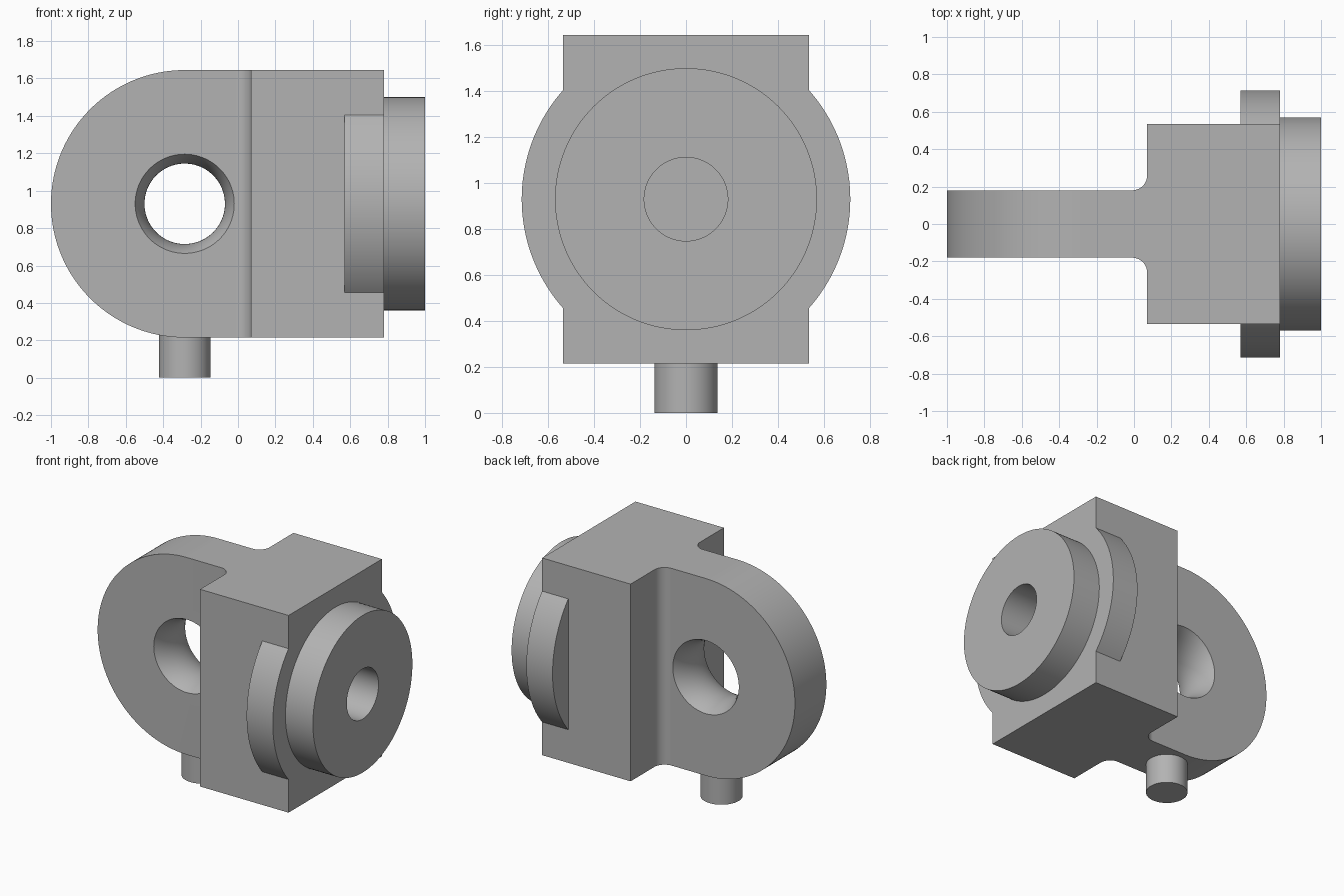
import bpy
import bmesh
from math import acos, cos, pi, radians, sin, sqrt

if "Cube" in bpy.data.objects:
    bpy.data.objects.remove(bpy.data.objects["Cube"], do_unlink=True)

STEEL = (0.45, 0.45, 0.45, 1.0)
steel = bpy.data.materials.new("plain_grey")
steel.diffuse_color = STEEL
steel.use_nodes = True
steel.node_tree.nodes["Principled BSDF"].inputs["Base Color"].default_value = STEEL

# Main dimensions
MID_Z = 0.93         # height of both bore axes
R = 0.715            # eye and flange radius
EYE_X = -0.285
BODY_X, END_X = 0.07, 0.78
BODY_Y, PLATE_Y = 0.535, 0.18
FILLET = 0.08


def make_object(name, bm):
    bmesh.ops.recalc_face_normals(bm, faces=bm.faces[:])
    mesh = bpy.data.meshes.new(name)
    bm.to_mesh(mesh)
    bm.free()
    obj = bpy.data.objects.new(name, mesh)
    bpy.context.collection.objects.link(obj)
    return obj


def prism(name, outline, depth):
    """Extrude a planar outline along the depth vector."""
    bm = bmesh.new()
    face = bm.faces.new([bm.verts.new(p) for p in outline])
    new = bmesh.ops.extrude_face_region(bm, geom=[face])["geom"]
    verts = [g for g in new if isinstance(g, bmesh.types.BMVert)]
    bmesh.ops.translate(bm, verts=verts, vec=depth)
    return make_object(name, bm)


def lathe(name, profile, axis, centre, segments=128):
    """Revolve (position, radius) pairs about an axis through centre."""
    place = {"X": lambda a, u, v: (a, u, v),
             "Y": lambda a, u, v: (u, a, v),
             "Z": lambda a, u, v: (u, v, a)}[axis]
    bm = bmesh.new()
    rings = []
    for a, r in profile:
        ring = []
        for i in range(segments):
            t = 2 * pi * i / segments
            p = place(a, r * cos(t), r * sin(t))
            ring.append(bm.verts.new([p[k] + centre[k] for k in range(3)]))
        rings.append(ring)
    for low, high in zip(rings, rings[1:]):
        for i in range(segments):
            j = (i + 1) % segments
            bm.faces.new((low[i], low[j], high[j], high[i]))
    bm.faces.new(rings[0])
    bm.faces.new(rings[-1])
    return make_object(name, bm)


def boolean(target, tool, operation):
    mod = target.modifiers.new("cut", "BOOLEAN")
    mod.operation = operation
    mod.solver = "EXACT"
    mod.object = tool
    bpy.context.view_layer.update()
    graph = bpy.context.evaluated_depsgraph_get()
    mesh = bpy.data.meshes.new_from_object(target.evaluated_get(graph))
    target.modifiers.clear()
    target.data = mesh


def arc(start, end, steps):
    return [start + (end - start) * i / steps for i in range(steps + 1)]


# Body and eye plate: filleted plan outline, extruded upwards
half = [(-1.2, PLATE_Y)]
half += [(BODY_X - FILLET + FILLET * cos(t), PLATE_Y + FILLET + FILLET * sin(t))
         for t in arc(-pi / 2, 0, 14)]
half += [(BODY_X, BODY_Y), (1.0, BODY_Y)]
plan = half + [(x, -y) for x, y in reversed(half)]
body = prism("body_with_eye", [(x, y, 0) for x, y in plan], (0, 0, 2))

# Side outline with the rounded eye end
side = [(EYE_X + R * cos(t), -1, MID_Z + R * sin(t))
        for t in arc(pi / 2, 3 * pi / 2, 80)]
side += [(END_X, -1, MID_Z - R), (END_X, -1, MID_Z + R)]
side_cutter = prism("side_cutter", side, (0, 2, 0))
boolean(body, side_cutter, "INTERSECT")

# Eye bore, flared smoothly towards both faces
flare = 0.349
bore = [(y, 0.215 + flare - sqrt(flare ** 2 - y ** 2)) for y in arc(-0.2, 0.2, 20)]
bore_cutter = lathe("bore_cutter", bore, "Y", (EYE_X, 0, MID_Z))
boolean(body, bore_cutter, "DIFFERENCE")

# End disc with a blind hole running into the body
disc = lathe("end_disc", [(END_X, 0.57), (1.0, 0.57)], "X", (0, 0, MID_Z))
hole_cutter = lathe("hole_cutter", [(0.5, 0.182), (1.2, 0.182)], "X", (0, 0, MID_Z))
boolean(body, hole_cutter, "DIFFERENCE")
boolean(disc, hole_cutter, "DIFFERENCE")

for cutter in (side_cutter, bore_cutter, hole_cutter):
    bpy.data.objects.remove(cutter, do_unlink=True)

# Flange segments standing out from both sides of the body
parts = [body, disc]
reach = acos(BODY_Y / R)
for name, s in (("back_flange", 1), ("front_flange", -1)):
    outline = [(0.57, s * R * cos(t), MID_Z + R * sin(t))
               for t in arc(-reach, reach, 40)]
    parts.append(prism(name, outline, (END_X - 0.57, 0, 0)))

# Pin under the eye
parts.append(lathe("bottom_pin", [(0, 0.138), (0.3, 0.138)], "Z", (EYE_X, 0, 0)))

# Shading and colour
bpy.ops.object.select_all(action="DESELECT")
for obj in parts:
    obj.data.materials.clear()
    obj.data.materials.append(steel)
    obj.select_set(True)
bpy.context.view_layer.objects.active = body
bpy.ops.object.shade_smooth_by_angle(angle=radians(25))
for obj in parts:
    normals = obj.modifiers.new("flat_face_normals", "WEIGHTED_NORMAL")
    normals.keep_sharp = True
